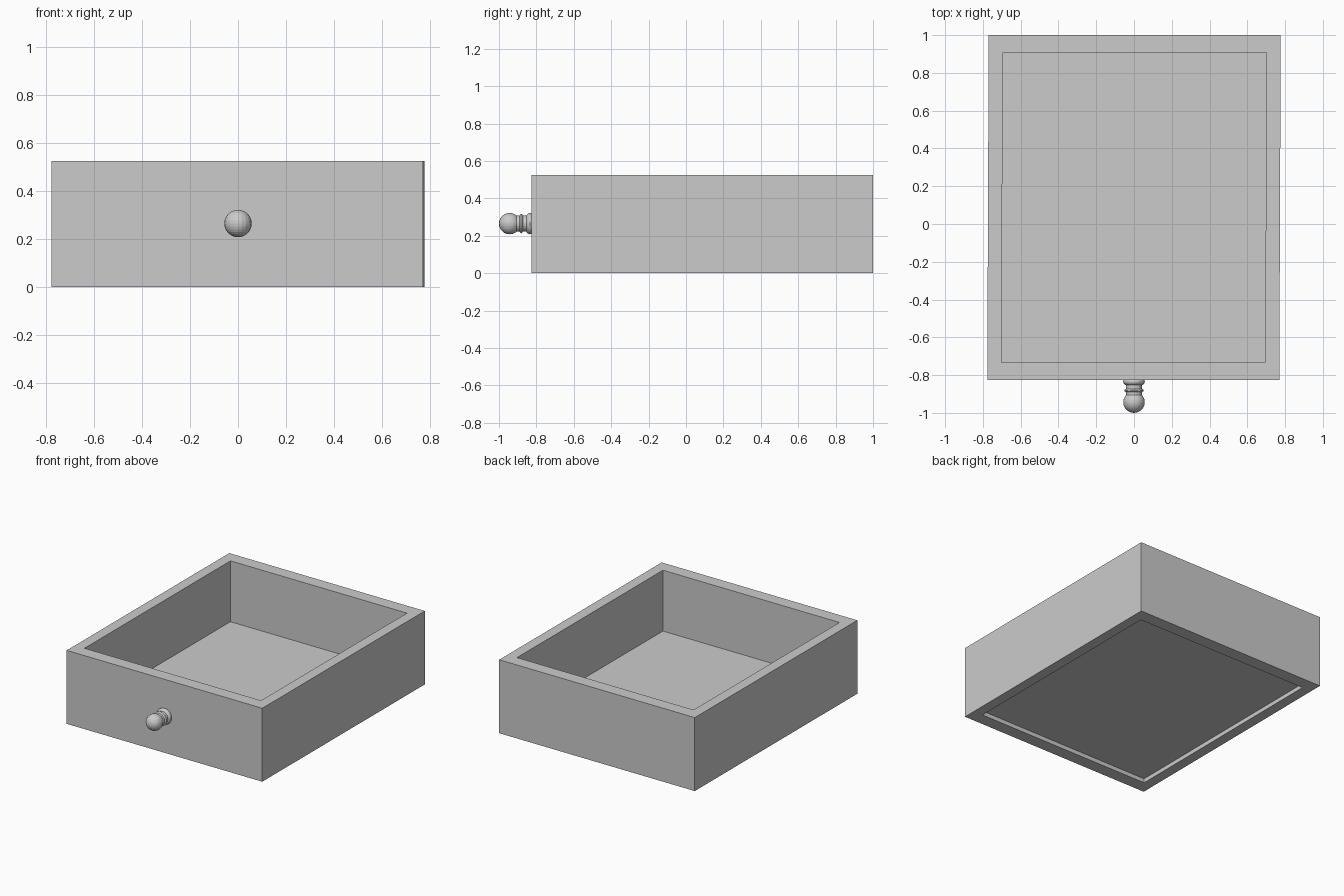
import bpy, bmesh, math
from mathutils import Matrix

cube = bpy.data.objects.get("Cube")
if cube:
    bpy.data.objects.remove(cube)

GREY = (0.6, 0.6, 0.6, 1)
mat = bpy.data.materials.new("plain grey")
mat.use_nodes = True
mat.diffuse_color = GREY
mat.node_tree.nodes["Principled BSDF"].inputs["Base Color"].default_value = GREY


def finish(bm, name):
    bmesh.ops.recalc_face_normals(bm, faces=bm.faces)
    mesh = bpy.data.meshes.new(name)
    bm.to_mesh(mesh)
    bm.free()
    mesh.materials.append(mat)
    obj = bpy.data.objects.new(name, mesh)
    bpy.context.collection.objects.link(obj)


# Drawer box, slightly skewed in plan, with a recess above and below the floor
HEIGHT, FLOOR, UNDERSIDE = 0.525, 0.09, 0.03
RIM_X, RIM_Y = 0.075, 0.093
SKEW = 0.004
bm = bmesh.new()
bmesh.ops.create_cube(bm, size=1)
bmesh.ops.transform(bm, verts=bm.verts, matrix=Matrix.Translation((0, 0.0875, HEIGHT / 2))
                    @ Matrix.Diagonal((1.546, 1.825, HEIGHT, 1)))
for side, level in ((1, FLOOR), (-1, UNDERSIDE)):
    bm.normal_update()
    face = max(bm.faces, key=lambda f: side * f.calc_center_median().z)
    hole = bmesh.ops.extrude_discrete_faces(bm, faces=[face])["faces"][0]
    outer = [v for v in hole.verts]
    bm.faces.remove(hole)
    bmesh.ops.delete(bm, geom=outer, context="VERTS")
    edge = [v for v in bm.verts if abs(v.co.z - (HEIGHT if side > 0 else 0)) < 1e-5]
    edge.sort(key=lambda v: math.atan2(v.co.y - 0.0875, v.co.x))
    lip = [bm.verts.new((v.co.x - math.copysign(RIM_X, v.co.x),
                         v.co.y - math.copysign(RIM_Y, v.co.y), v.co.z)) for v in edge]
    base = [bm.verts.new((v.co.x, v.co.y, level)) for v in lip]
    for i in range(4):
        j = (i + 1) % 4
        bm.faces.new((edge[i], edge[j], lip[j], lip[i]))
        bm.faces.new((lip[i], lip[j], base[j], base[i]))
    bm.faces.new(base)
for v in bm.verts:
    v.co.x += SKEW * (v.co.y - 0.0875)
finish(bm, "drawer_box")

# Turned knob parts: ball, neck, ring and collar along the front axis
KNOB_Z = 0.265


def ball(name, y, radius, depth):
    bm = bmesh.new()
    bmesh.ops.create_uvsphere(bm, u_segments=20, v_segments=14, radius=radius)
    bmesh.ops.transform(bm, verts=bm.verts, matrix=Matrix.Translation((0, y, KNOB_Z))
                        @ Matrix.Diagonal((1, depth, 1, 1)))
    finish(bm, name)


ball("knob_ball", -0.943, 0.057, 1)
ball("knob_ring", -0.881, 0.052, 0.3)
ball("knob_collar", -0.835, 0.057, 0.5)

bm = bmesh.new()
bmesh.ops.create_cone(bm, cap_ends=True, segments=20, radius1=0.043, radius2=0.043, depth=0.1)
bmesh.ops.transform(bm, verts=bm.verts, matrix=Matrix.Translation((0, -0.86, KNOB_Z))
                    @ Matrix.Rotation(math.pi / 2, 4, "X"))
finish(bm, "knob_neck")
